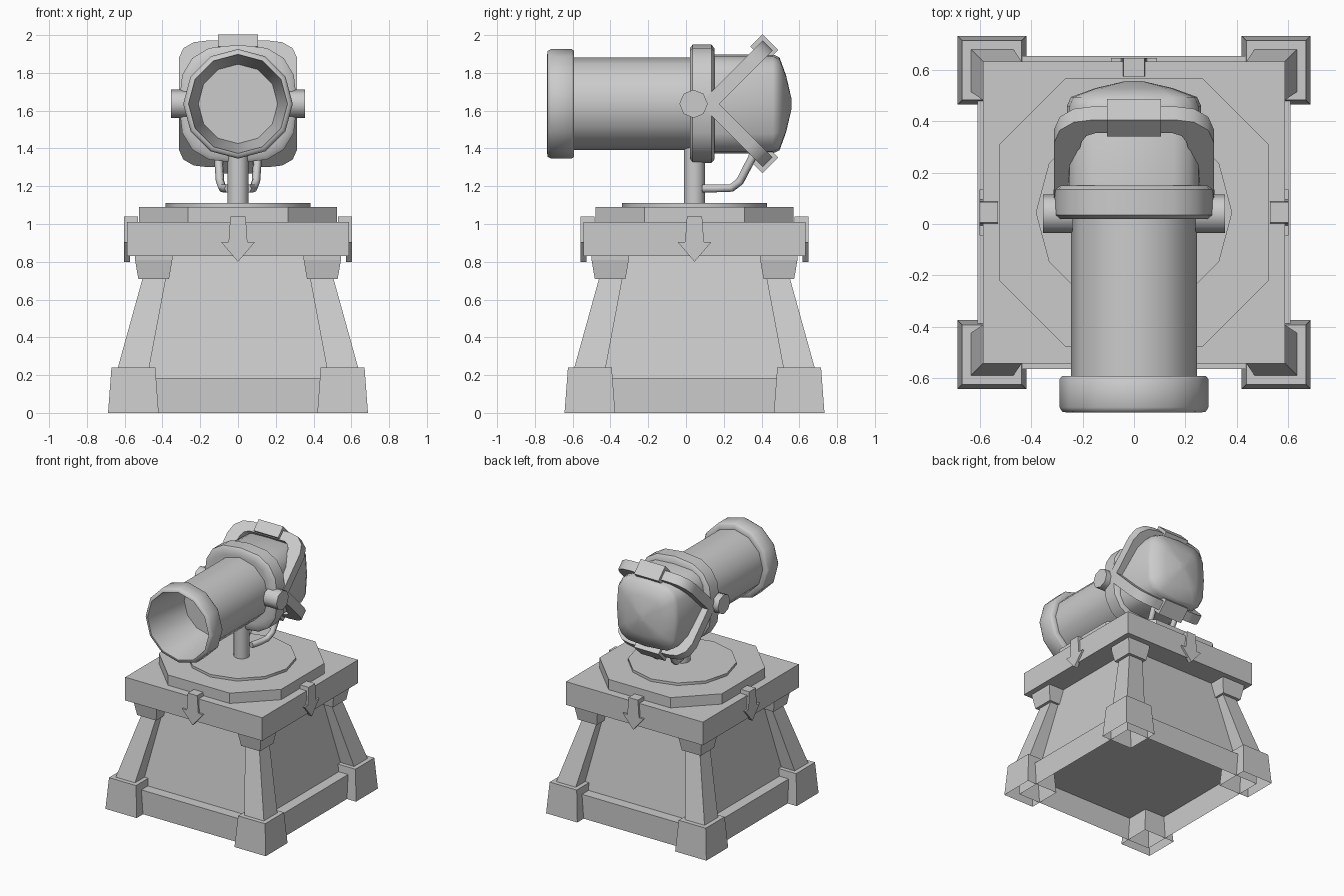
import bpy, bmesh, math
from mathutils import Vector

if "Cube" in bpy.data.objects:
    bpy.data.objects.remove(bpy.data.objects["Cube"])

CY = 0.045      # pedestal centre in y
AZ = 1.636      # lamp barrel axis height


def build(name, verts, faces, smooth=0):
    bm = bmesh.new()
    vs = [bm.verts.new(v) for v in verts]
    for f in faces:
        bm.faces.new([vs[i] for i in f])
    bmesh.ops.recalc_face_normals(bm, faces=bm.faces)
    me = bpy.data.meshes.new(name)
    bm.to_mesh(me)
    bm.free()
    ob = bpy.data.objects.new(name, me)
    bpy.context.collection.objects.link(ob)
    if smooth:
        bpy.ops.object.select_all(action='DESELECT')
        ob.select_set(True)
        bpy.context.view_layer.objects.active = ob
        bpy.ops.object.shade_smooth_by_angle(angle=math.radians(smooth))
    return ob


def loft(name, rings, closed=(True, True), smooth=0):
    n = len(rings[0])
    verts = [v for r in rings for v in r]
    faces = [(k*n+i, k*n+(i+1) % n, (k+1)*n+(i+1) % n, (k+1)*n+i)
             for k in range(len(rings)-1) for i in range(n)]
    if closed[0]:
        faces.append(tuple(range(n)))
    if closed[1]:
        faces.append(tuple(range((len(rings)-1)*n, len(rings)*n)))
    return build(name, verts, faces, smooth)


def square(a, b, z, sx=1, sy=1):
    return [(sx*x, CY+sy*y, z) for x, y in ((a, a), (b, a), (b, b), (a, b))]


def prism(name, pts, vec, smooth=0):
    v = Vector(vec)
    return loft(name, [[Vector(p) for p in pts], [Vector(p)+v for p in pts]], smooth=smooth)


def barrel_ring(y, r, n=12, e=2):
    # circle for e=2, rounded square for larger e
    out = []
    for i in range(n):
        a = 2*math.pi*i/n
        c, s = math.cos(a), math.sin(a)
        out.append((r*math.copysign(abs(c)**(2/e), c), y,
                    AZ+r*math.copysign(abs(s)**(2/e), s)))
    return out


def lathe(name, profile, n=12, e=2, smooth=40):
    return loft(name, [barrel_ring(y, r, n, e) for y, r in profile], smooth=smooth)


# Pedestal: hollow-bottomed plinth, tapered body, top slab
loft("plinth", [square(-.61, .61, 0), square(-.61, .61, .185), square(-.53, .53, .185)],
     (False, True))
loft("body", [square(-.53, .53, .185), square(-.415, .415, .83)], (False, False))
loft("top_slab", [square(-.588, .588, .83), square(-.588, .588, 1.01)])

# Corner feet, posts and capitals
for sx in (-1, 1):
    for sy in (-1, 1):
        loft("foot", [square(.42, .688, 0, sx, sy), square(.438, .67, .24, sx, sy)],
             (False, True))
        loft("post", [square(.47, .636, .24, sx, sy), square(.38, .503, .72, sx, sy)])
        loft("capital", [square(.365, .528, .71, sx, sy), square(.348, .545, .81, sx, sy),
                         square(.348, .545, .835, sx, sy)])

# Arrow clips hooked over the middle of each slab side
arrow = [(-.04, 1.04), (.04, 1.04), (.05, .905), (.09, .905), (0, .80), (-.09, .905), (-.05, .905)]
hook = [(-.04, 1.04), (.04, 1.04), (.045, .98), (-.045, .98)]
for k in range(4):
    c, s = math.cos(k*math.pi/2), math.sin(k*math.pi/2)

    def turn(x, y, z=0.0):
        return (x*c-y*s, x*s+y*c, z)
    off = Vector((0, CY, 0))
    prism("arrow_clip", [Vector(turn(x, -.603, z))+off for x, z in arrow], turn(0, .03))
    prism("arrow_hook", [Vector(turn(x, -.603, z))+off for x, z in hook], turn(0, .073))

# Turntable: chamfered octagon and twelve-sided disc
octo = [(.525, -.265), (.525, .265), (.265, .525), (-.265, .525),
        (-.525, .265), (-.525, -.265), (-.265, -.525), (.265, -.525)]
prism("turntable", [(x, CY+y, 1.01) for x, y in octo], (0, 0, .08))


def circle(n, r, z):
    return [(r*math.cos(2*math.pi*i/n), CY+r*math.sin(2*math.pi*i/n), z) for i in range(n)]


loft("turntable_disc", [circle(12, .383, 1.09), circle(12, .383, 1.11)], smooth=40)
loft("pole", [circle(12, .056, 1.10), circle(12, .056, 1.45)], smooth=40)

# Lamp barrel with flared, hollow muzzle
lathe("barrel", [(.10, .245), (-.592, .245), (-.592, .28), (-.605, .29), (-.715, .29),
                 (-.732, .28), (-.735, .262), (-.36, .21)], smooth=62)

# Rounded-square collar and domed rear housing
lathe("collar", [(.02, .25), (.02, .295), (.035, .313), (.135, .313), (.15, .295), (.15, .24)],
      n=16, e=2.7, smooth=50)
lathe("rear_housing", [(.08, .262), (.46, .262), (.495, .246), (.53, .15), (.558, .03)],
      n=16, e=3.8, smooth=60)

# Side pivots
for sx in (-1, 1):
    pts = [(sx*.24, .04+.075*math.cos(i*math.pi/4), AZ+.075*math.sin(i*math.pi/4))
           for i in range(8)]
    prism("pivot", pts, (sx*.115, 0, 0), smooth=50)

# Two tilted U-shaped straps with clasps
outer = [(.312, -.02), (.312, .29), (.29, .36), (.235, .405), (.16, .418)]
inner = [(.215, -.02), (.215, .24), (.205, .295), (.185, .33), (.15, .345)]
outer += [(-x, u) for x, u in reversed(outer)]
inner += [(-x, u) for x, u in reversed(inner)]
for sz in (1, -1):
    def tilt(x, u, n):
        h = math.sqrt(.5)
        return (x, .15+(u+n)*h, AZ+sz*(u-n)*h)
    rings = [[tilt(*o, -.056), tilt(*o, .018), tilt(*i, .018), tilt(*i, -.056)]
             for o, i in zip(outer, inner)]
    loft("strap", rings, smooth=40)
    clasp = [(.35, -.08), (.44, -.08), (.44, .038), (.35, .038)]
    prism("clasp", [tilt(-.105, u, n) for u, n in clasp], (.21, 0, 0))

# Pair of bent steering handles below the housing
for sx in (-1, 1):
    cu = bpy.data.curves.new("handle", 'CURVE')
    cu.dimensions = '3D'
    cu.bevel_depth = .023
    cu.bevel_resolution = 1
    cu.use_fill_caps = True
    path = [(.05, .09, 1.188), (.07, .16, 1.188), (.082, .24, 1.19),
            (.095, .285, 1.225), (.104, .35, 1.35), (.104, .37, 1.42)]
    sp = cu.splines.new('POLY')
    sp.points.add(len(path)-1)
    for p, (x, y, z) in zip(sp.points, path):
        p.co = (sx*x, y, z, 1)
    bpy.context.collection.objects.link(bpy.data.objects.new("handle", cu))
